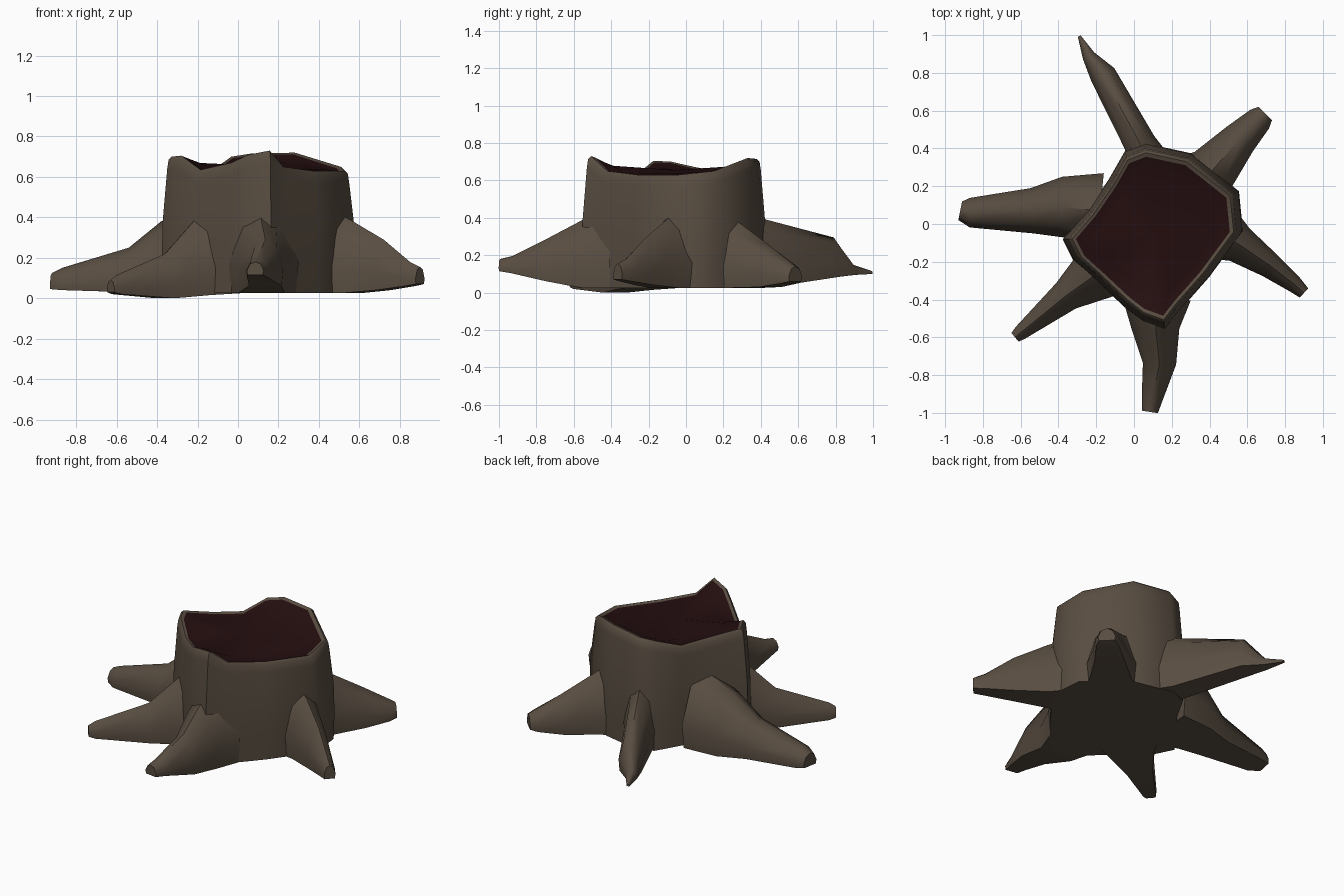
import bpy, bmesh, math
from mathutils import Vector


def material(name, rgb):
    m = bpy.data.materials.new(name)
    m.diffuse_color = (*rgb, 1)
    return m


BARK = material("bark brown", (0.098, 0.074, 0.053))
HEART = material("dark heartwood", (0.018, 0.0045, 0.005))
CENTRE = Vector((0.10, -0.06))


def finish(name, bm, mats, angle):
    bmesh.ops.recalc_face_normals(bm, faces=bm.faces[:])
    me = bpy.data.meshes.new(name)
    bm.to_mesh(me)
    bm.free()
    for m in mats:
        me.materials.append(m)
    ob = bpy.data.objects.new(name, me)
    bpy.context.collection.objects.link(ob)
    bpy.ops.object.select_all(action='DESELECT')
    bpy.context.view_layer.objects.active = ob
    ob.select_set(True)
    bpy.ops.object.shade_smooth_by_angle(angle=math.radians(angle))
    return ob


def bridge(bm, a, b, mat=0):
    n = len(a)
    for i in range(n):
        j = (i + 1) % n
        bm.faces.new((a[i], a[j], b[j], b[i])).material_index = mat


# Trunk: jagged rim outline with the height of each broken edge point
RIM = [(0.16, -0.53, 0.73), (0.23, -0.44, 0.65), (0.38, -0.27, 0.63),
       (0.55, -0.04, 0.63), (0.53, 0.16, 0.65), (0.29, 0.35, 0.72),
       (0.06, 0.40, 0.715), (-0.04, 0.36, 0.70), (-0.12, 0.22, 0.645),
       (-0.23, 0.06, 0.67), (-0.35, -0.08, 0.70), (-0.30, -0.18, 0.705),
       (-0.20, -0.27, 0.635), (-0.04, -0.42, 0.67), (0.05, -0.49, 0.71)]


def ring(bm, scale, height):
    out = []
    for x, y, z in RIM:
        p = CENTRE + (Vector((x, y)) - CENTRE) * scale
        out.append(bm.verts.new((p.x, p.y, height(z))))
    return out


bm = bmesh.new()
levels = [(1.05, lambda z: 0.025), (1.06, lambda z: 0.20), (1.05, lambda z: 0.38),
          (1.0, lambda z: z - 0.06), (0.985, lambda z: z - 0.015),
          (0.95, lambda z: z), (0.905, lambda z: z - 0.008)]
rings = [ring(bm, s, h) for s, h in levels]
for a, b in zip(rings, rings[1:]):
    bridge(bm, a, b)
bm.faces.new(rings[0])
# Dark broken wood inside the rim
inner = ring(bm, 0.72, lambda z: 0.655 + (z - 0.67) * 0.4)
bridge(bm, rings[-1], inner, 1)
mid = bm.verts.new((CENTRE.x, CENTRE.y, 0.655))
for i in range(len(inner)):
    bm.faces.new((inner[i], inner[(i + 1) % len(inner)], mid)).material_index = 1
finish("trunk", bm, [BARK, HEART], 50)

# Roots: sections (x, y, half width, bottom, top) lofted from trunk to tip
PROFILE = [(-0.92, 0), (-1, 0.35), (-0.62, 0.84), (0, 1), (0.62, 0.84), (1, 0.35), (0.92, 0)]
ROOTS = {
    "left_root": [(-0.18, 0.07, 0.20, 0.025, 0.46), (-0.38, 0.09, 0.16, 0.025, 0.38),
                  (-0.54, 0.07, 0.12, 0.03, 0.25), (-0.87, 0.06, 0.078, 0.04, 0.15),
                  (-0.92, 0.07, 0.05, 0.045, 0.125)],
    "front_left_root": [(-0.10, -0.18, 0.20, 0.025, 0.48), (-0.22, -0.28, 0.14, 0.015, 0.38),
                        (-0.36, -0.38, 0.085, 0.0, 0.22), (-0.60, -0.575, 0.04, 0.02, 0.115),
                        (-0.63, -0.60, 0.03, 0.03, 0.09)],
    "front_root": [(0.12, -0.40, 0.18, 0.025, 0.46), (0.115, -0.56, 0.125, 0.025, 0.385),
                   (0.135, -0.74, 0.088, 0.06, 0.29), (0.095, -0.93, 0.055, 0.105, 0.195),
                   (0.085, -0.995, 0.042, 0.115, 0.18)],
    "right_root": [(0.42, -0.03, 0.17, 0.025, 0.46), (0.56, -0.11, 0.10, 0.025, 0.385),
                   (0.72, -0.22, 0.068, 0.04, 0.29), (0.85, -0.32, 0.045, 0.06, 0.18),
                   (0.90, -0.365, 0.033, 0.07, 0.155)],
    "back_right_root": [(0.33, 0.20, 0.20, 0.025, 0.46), (0.42, 0.29, 0.135, 0.025, 0.37),
                        (0.56, 0.45, 0.095, 0.03, 0.25), (0.665, 0.555, 0.07, 0.05, 0.165),
                        (0.695, 0.585, 0.05, 0.06, 0.14)],
    "back_root": [(0.07, 0.30, 0.14, 0.025, 0.46), (0.03, 0.43, 0.085, 0.03, 0.39),
                  (-0.165, 0.79, 0.07, 0.085, 0.295), (-0.24, 0.89, 0.035, 0.095, 0.15),
                  (-0.29, 0.995, 0.008, 0.10, 0.115)],
}
for name, path in ROOTS.items():
    bm = bmesh.new()
    sections = []
    for i, (x, y, w, lo, hi) in enumerate(path):
        a, b = path[max(i - 1, 0)], path[min(i + 1, len(path) - 1)]
        d = Vector((b[0] - a[0], b[1] - a[1])).normalized()
        sections.append([bm.verts.new((x - d.y * u * w, y + d.x * u * w, lo + v * (hi - lo)))
                         for u, v in PROFILE])
    for a, b in zip(sections, sections[1:]):
        bridge(bm, a, b)
    bm.faces.new(sections[0])
    bm.faces.new(sections[-1])
    finish(name, bm, [BARK], 50)
